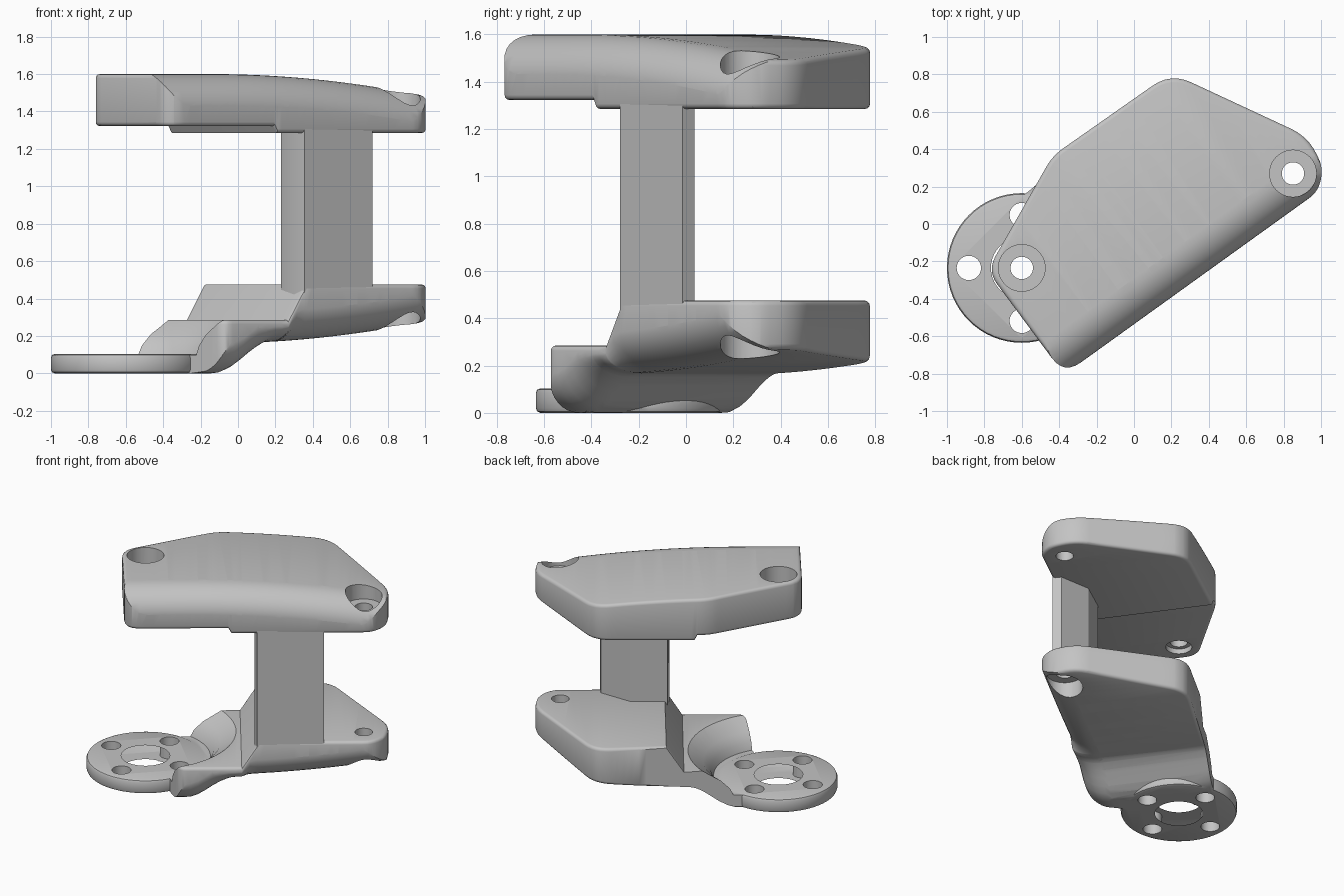
import bpy, bmesh, math
from mathutils import Vector

cube = bpy.data.objects.get("Cube")
if cube:
    bpy.data.objects.remove(cube, do_unlink=True)

# Material
grey = bpy.data.materials.new("light_grey")
grey.use_nodes = True
grey.diffuse_color = (0.55, 0.55, 0.55, 1)
grey.node_tree.nodes["Principled BSDF"].inputs["Base Color"].default_value = (0.55, 0.55, 0.55, 1)

# Slanted frame: U runs along the straight front edge, V across it
ANGLE = math.radians(35.75)
U = Vector((math.cos(ANGLE), math.sin(ANGLE), 0))
V = Vector((-math.sin(ANGLE), math.cos(ANGLE), 0))
FRONT = -0.436
STATIONS = sorted([i * 0.05 - 0.925 for i in range(42)] + [-0.07, -0.05, 0.02, 0.14])
HUB = (-0.6, -0.235)
TIP = (0.85, 0.27)


def make_object(name, bm):
    bmesh.ops.recalc_face_normals(bm, faces=bm.faces[:])
    mesh = bpy.data.meshes.new(name)
    bm.to_mesh(mesh)
    bm.free()
    mesh.materials.append(grey)
    obj = bpy.data.objects.new(name, mesh)
    bpy.context.scene.collection.objects.link(obj)
    return obj


def loft(name, rings):
    """Skin a list of equal rings and cap both ends."""
    bm = bmesh.new()
    rows = [[bm.verts.new(p) for p in ring] for ring in rings]
    n = len(rows[0])
    for a, b in zip(rows, rows[1:]):
        for i in range(n):
            j = (i + 1) % n
            bm.faces.new((a[i], a[j], b[j], b[i]))
    bm.faces.new(rows[0])
    bm.faces.new(rows[-1])
    return make_object(name, bm)


def lathe(name, centre, profile, n=64):
    turns = [math.tau * i / n for i in range(n)]
    return loft(name, [[(centre[0] + r * math.cos(t), centre[1] + r * math.sin(t), z)
                        for t in turns] for r, z in profile])


def drill(centre, radius, low, high):
    return lathe("drill", centre, [(radius, low), (radius, high)], 40)


def combine(obj, other, operation="DIFFERENCE"):
    other.hide_render = True
    mod = obj.modifiers.new(operation, "BOOLEAN")
    mod.operation = operation
    mod.solver = "EXACT"
    mod.object = other
    bpy.ops.object.select_all(action="DESELECT")
    bpy.context.view_layer.objects.active = obj
    obj.select_set(True)
    bpy.ops.object.modifier_apply(modifier=mod.name)
    bpy.data.objects.remove(other, do_unlink=True)


def finish(obj):
    bpy.ops.object.select_all(action="DESELECT")
    bpy.context.view_layer.objects.active = obj
    obj.select_set(True)
    bpy.ops.object.shade_smooth_by_angle(angle=math.radians(32))


def rounded(corners, steps=6):
    points = []
    for i, (x, y, d) in enumerate(corners):
        p = Vector((x, y, 0))
        before = Vector((*corners[i - 1][:2], 0))
        after = Vector((*corners[(i + 1) % len(corners)][:2], 0))
        a = p + (before - p).normalized() * d
        b = p + (after - p).normalized() * d
        for k in range(steps + 1):
            t = k / steps
            points.append(a * (1 - t) ** 2 + p * 2 * t * (1 - t) + b * t * t)
    return points


def shaped_slab(name, corners, low, high, rim=0.022):
    """Round-rimmed slab whose lower and upper heights vary along U."""
    bm = bmesh.new()
    face = bm.faces.new([bm.verts.new(p) for p in rounded(corners)])
    top = bmesh.ops.extrude_face_region(bm, geom=[face])["geom"]
    for v in top:
        if isinstance(v, bmesh.types.BMVert):
            v.co.z = 1
    rims = [e for e in bm.edges if abs(e.verts[0].co.z - e.verts[1].co.z) < 0.5]
    bmesh.ops.bevel(bm, geom=rims, offset=rim, segments=3, profile=0.5,
                    affect="EDGES", clamp_overlap=False)
    for u in STATIONS:
        bmesh.ops.bisect_plane(bm, geom=bm.verts[:] + bm.edges[:] + bm.faces[:],
                               dist=1e-5, plane_co=U * u, plane_no=U)
    for v in bm.verts:
        u = v.co.dot(U)
        v.co.z = low(u) + v.co.z if v.co.z < 0.5 else high(u) - 1 + v.co.z
    return make_object(name, bm)


def edge_cutter(edge, size, side, radius=0.2, steps=9):
    """Waste bar that leaves a large round along the front edge."""
    rings = []
    for u in STATIONS:
        z, k = edge(u), size(u)
        ring = []
        for i in range(steps + 1):
            t = math.pi / 2 * i / steps
            ring.append((FRONT + radius * (1 - math.sin(t)), z - side * k * (1 - math.cos(t))))
        ring += [(FRONT - 0.15, z - side * k), (FRONT - 0.15, z + side * 0.15),
                 (FRONT + radius, z + side * 0.15)]
        rings.append([U * u + V * v + Vector((0, 0, h)) for v, h in ring])
    return loft("edge_cutter", rings)


# Height rules along U
def droop(u):
    return 0.1 * (max(u + 0.35, 0) / 1.3) ** 2


def top_high(u):
    return 1.6 - droop(u)


def top_low(u):
    return 1.322 if u < -0.06 else 1.285


def base_low(u):
    t = min(max((u + 0.35) / 0.33, 0), 1)
    return (0.16 + droop(u)) * t * t * (3 - 2 * t)


def base_high(u):
    return 0.285 + 0.19 * min(max((u - 0.02) / 0.12, 0), 1)


def base_round(u):
    return min(0.18, base_high(u) - base_low(u) - 0.03)


# Outlines: x, y, corner rounding
shared = [(0.985, 0.173, 0.06), (1.012, 0.3, 0.06), (0.93, 0.467, 0.1), (0.197, 0.808, 0.12)]
top_outline = shared + [(-0.435, 0.365, 0.07), (-0.785, -0.25, 0.09), (-0.374, -0.805, 0.11)]
base_outline = shared + [(-0.4, 0.31, 0.06), (-0.74, 0.03, 0.05), (-0.6, -0.1, 0.05),
                         (-0.3, -0.4, 0.06), (-0.07, -0.586, 0.05)]

# Upper plate with counterbored holes
upper = shaped_slab("upper_plate", top_outline, top_low, top_high)
combine(upper, edge_cutter(top_high, lambda u: 0.18, 1))
for spot in (HUB, TIP):
    combine(upper, drill(spot, 0.125, 1.41, 1.8))
    combine(upper, drill(spot, 0.06, 1.2, 1.7))
combine(upper, drill(HUB, 0.09, 1.2, 1.36))
finish(upper)

# Lower plate stepping down to the round mounting flange
lower = shaped_slab("lower_plate_and_flange", base_outline, base_low, base_high)
combine(lower, edge_cutter(base_low, base_round, -1))
combine(lower, lathe("flange_clearance", HUB,
                     [(0.44, 0.098), (0.46, 0.15), (0.51, 0.21), (0.62, 0.29), (0.62, 0.6)]))
flange = lathe("flange", HUB, [(0.38, 0), (0.394, 0.006), (0.4, 0.02), (0.4, 0.085),
                               (0.394, 0.098), (0.38, 0.104)])
combine(lower, flange, "UNION")
combine(lower, drill(HUB, 0.165, -0.1, 0.2))
for dx, dy in ((1, 0), (0, 1), (-1, 0), (0, -1)):
    combine(lower, drill((HUB[0] + 0.283 * dx, HUB[1] + 0.283 * dy), 0.065, -0.1, 0.25))
combine(lower, drill(TIP, 0.125, -0.1, 0.35))
combine(lower, drill(TIP, 0.06, 0.1, 0.7))
finish(lower)

# Upright post joining the plates
section = [(0.355, -0.28), (0.72, -0.015), (0.68, 0.035), (0.44, 0.035), (0.23, -0.11),
           (0.3, -0.235)]
post = loft("post", [[(x, y, z) for x, y in section] for z in (0.4, 1.34)])
finish(post)
